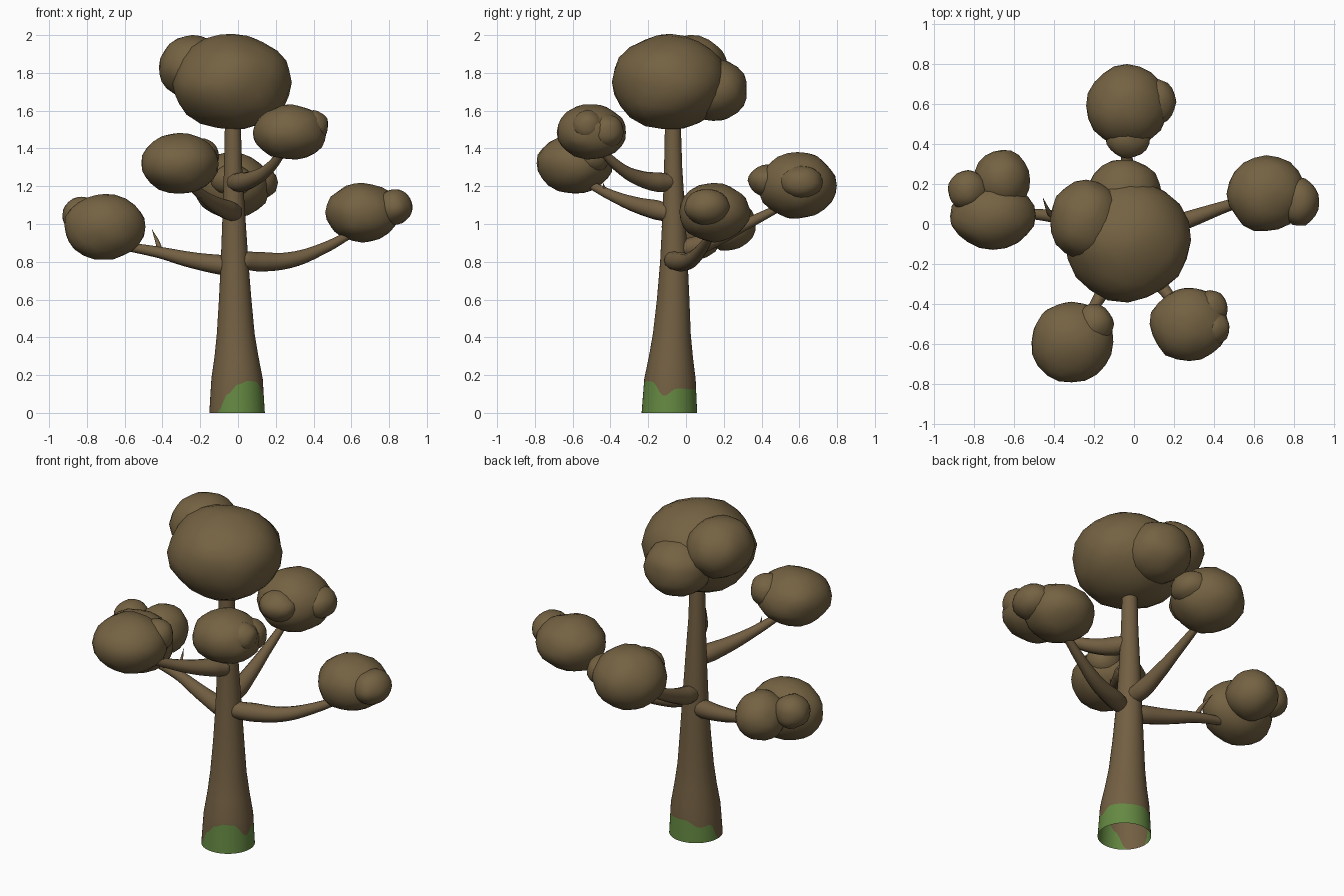
import bpy, bmesh, math, random
from mathutils import Vector, noise

random.seed(4)
if "Cube" in bpy.data.objects:
    bpy.data.objects.remove(bpy.data.objects["Cube"], do_unlink=True)


def material(name, rgb):
    m = bpy.data.materials.new(name)
    m.use_nodes = True
    m.diffuse_color = (*rgb, 1)
    m.node_tree.nodes["Principled BSDF"].inputs["Base Color"].default_value = (*rgb, 1)
    return m


BARK = material("bark brown", (0.17, 0.115, 0.055))
LEAF = material("foliage brown", (0.175, 0.122, 0.055))
MOSS = material("moss green", (0.13, 0.25, 0.055))


def add(name, mesh, *mats):
    for m in mats:
        mesh.materials.append(m)
    mesh.shade_smooth()
    ob = bpy.data.objects.new(name, mesh)
    bpy.context.collection.objects.link(ob)
    return ob


def lump(name, centre, radii):
    """Slightly uneven, flattened ball of foliage."""
    bm = bmesh.new()
    bmesh.ops.create_icosphere(bm, subdivisions=3, radius=1)
    seed = Vector(centre) * 9
    for v in bm.verts:
        k = 1.0 + 0.06 * noise.noise(v.co * 1.8 + seed) + random.uniform(-0.01, 0.01)
        v.co = Vector(centre) + Vector(c * r * k for c, r in zip(v.co, radii))
    me = bpy.data.meshes.new(name)
    bm.to_mesh(me)
    bm.free()
    add(name, me, LEAF)


def tube(name, points, radii):
    """Tapered limb along a smooth path."""
    cu = bpy.data.curves.new(name, "CURVE")
    cu.dimensions = "3D"
    cu.bevel_depth = 1
    cu.bevel_resolution = 4
    cu.resolution_u = 6
    cu.use_fill_caps = True
    sp = cu.splines.new("BEZIER")
    sp.bezier_points.add(len(points) - 1)
    for bp, p, r in zip(sp.bezier_points, points, radii):
        bp.co, bp.radius = p, r
        bp.handle_left_type = bp.handle_right_type = "AUTO"
    tmp = bpy.data.objects.new(name + "_path", cu)
    bpy.context.collection.objects.link(tmp)
    dg = bpy.context.evaluated_depsgraph_get()
    me = bpy.data.meshes.new_from_object(tmp.evaluated_get(dg))
    bpy.data.objects.remove(tmp, do_unlink=True)
    me.materials.clear()
    me.name = name
    add(name, me, BARK)


# Moss edge: height by compass angle, with a bare gap at the front right
MOSS_EDGE = [(-180, .004), (-134, .004), (-110, .1), (-88, .15), (-65, .17), (-42, .165),
             (-12, .09), (16, .13), (60, .125), (100, .13), (135, .09), (160, .1), (180, .004)]


def moss_height(a):
    for (a0, h0), (a1, h1) in zip(MOSS_EDGE, MOSS_EDGE[1:]):
        if a <= a1:
            t = (a - a0) / (a1 - a0)
            return h0 + (h1 - h0) * t * t * (3 - 2 * t)
    return MOSS_EDGE[-1][1]


# Trunk: open flared tube; (z, x, y, radius) stations
STATIONS = [(0, -.005, -.088, .147), (.18, -.005, -.085, .136), (.3, -.008, -.08, .116),
            (.42, -.012, -.075, .1), (.6, -.015, -.068, .086), (.8, -.018, -.064, .073),
            (1.05, -.022, -.064, .06), (1.3, -.026, -.068, .048), (1.6, -.028, -.07, .04)]


def station(z):
    for s, t in zip(STATIONS, STATIONS[1:]):
        if z <= t[0]:
            k = (z - s[0]) / (t[0] - s[0])
            return [a + (b - a) * k for a, b in zip(s, t)]
    return STATIONS[-1]


SIDES = 48
bm = bmesh.new()
rings = []
for level in [0, None] + [s[0] for s in STATIONS[1:]]:
    ring = []
    for i in range(SIDES):
        a = -math.pi + math.tau * i / SIDES
        z = moss_height(math.degrees(a)) if level is None else level
        _, x, y, r = station(z)
        ring.append(bm.verts.new((x + r * math.cos(a), y + r * math.sin(a), z)))
    rings.append(ring)
for n, (lo, hi) in enumerate(zip(rings, rings[1:])):
    for i in range(SIDES):
        j = (i + 1) % SIDES
        f = bm.faces.new((lo[i], lo[j], hi[j], hi[i]))
        bare = max(hi[i].co.z, hi[j].co.z) < 0.01
        f.material_index = 1 if n == 0 and not bare else 0
trunk_mesh = bpy.data.meshes.new("trunk")
bm.to_mesh(trunk_mesh)
bm.free()
add("trunk", trunk_mesh, BARK, MOSS)

# Branches, each with a rounded root
LIMB = (.015, .048, .052, .042, .03, .02)
BRANCHES = {
    "right_branch": [(.02, -.07, .77), (-.01, -.065, .775), (-.1, -.04, .785),
                     (-.25, .0, .81), (-.42, .04, .85), (-.65, .06, .89)],
    "left_branch": [(.0, -.075, .81), (.03, -.07, .808), (.12, -.03, .8),
                    (.28, .025, .81), (.45, .085, .87), (.62, .14, .96)],
    "front_left_branch": [(-.045, -.06, 1.225), (-.02, -.085, 1.222), (.02, -.15, 1.222),
                          (.08, -.24, 1.24), (.16, -.34, 1.29), (.25, -.46, 1.4)],
    "front_right_branch": [(.0, -.06, 1.055), (-.02, -.095, 1.06), (-.055, -.16, 1.075),
                           (-.11, -.26, 1.1), (-.18, -.38, 1.145), (-.27, -.53, 1.22)],
    "back_branch": [(-.02, -.09, .86), (-.02, -.05, .865), (-.025, .04, .88),
                    (-.03, .16, .925), (-.035, .31, .995), (-.04, .5, 1.09)],
}
for name, path in BRANCHES.items():
    tube(name, path, LIMB)

# Small thorn-like twigs
tube("right_twig", [(-.41, .04, .85), (-.425, .06, .9), (-.455, .13, .97)], (.016, .012, .001))
tube("front_twig", [(-.2, -.42, 1.14), (-.2, -.43, 1.18), (-.2, -.44, 1.22)], (.012, .008, .001))

# Foliage clumps: main ball first, then side lumps
CLUMPS = {
    "crown": [((-.03, -.083, 1.75), (.315, .305, .252)),
              ((-.24, .02, 1.83), (.18, .2, .17)),
              ((-.05, .14, 1.71), (.19, .19, .165))],
    "right_foliage": [((-.705, .04, .985), (.215, .165, .178)),
                      ((-.66, .22, 1.0), (.14, .15, .14)),
                      ((-.83, .17, 1.05), (.1, .1, .095))],
    "left_foliage": [((.66, .15, 1.062), (.195, .19, .155)),
                     ((.825, .11, 1.09), (.1, .12, .095))],
    "front_left_foliage": [((.275, -.5, 1.485), (.195, .185, .148)),
                           ((.4, -.52, 1.52), (.078, .085, .08)),
                           ((.38, -.42, 1.49), (.09, .09, .09))],
    "front_right_foliage": [((-.31, -.59, 1.32), (.208, .202, .16)),
                            ((-.2, -.5, 1.36), (.1, .1, .095))],
    "back_foliage": [((-.035, .59, 1.205), (.205, .205, .175)),
                     ((.11, .61, 1.22), (.1, .115, .09)),
                     ((-.03, .43, 1.23), (.11, .1, .085))],
}
for name, balls in CLUMPS.items():
    for i, (centre, radii) in enumerate(balls):
        lump(f"{name}_lump_{i + 1}" if i else name, centre, radii)
